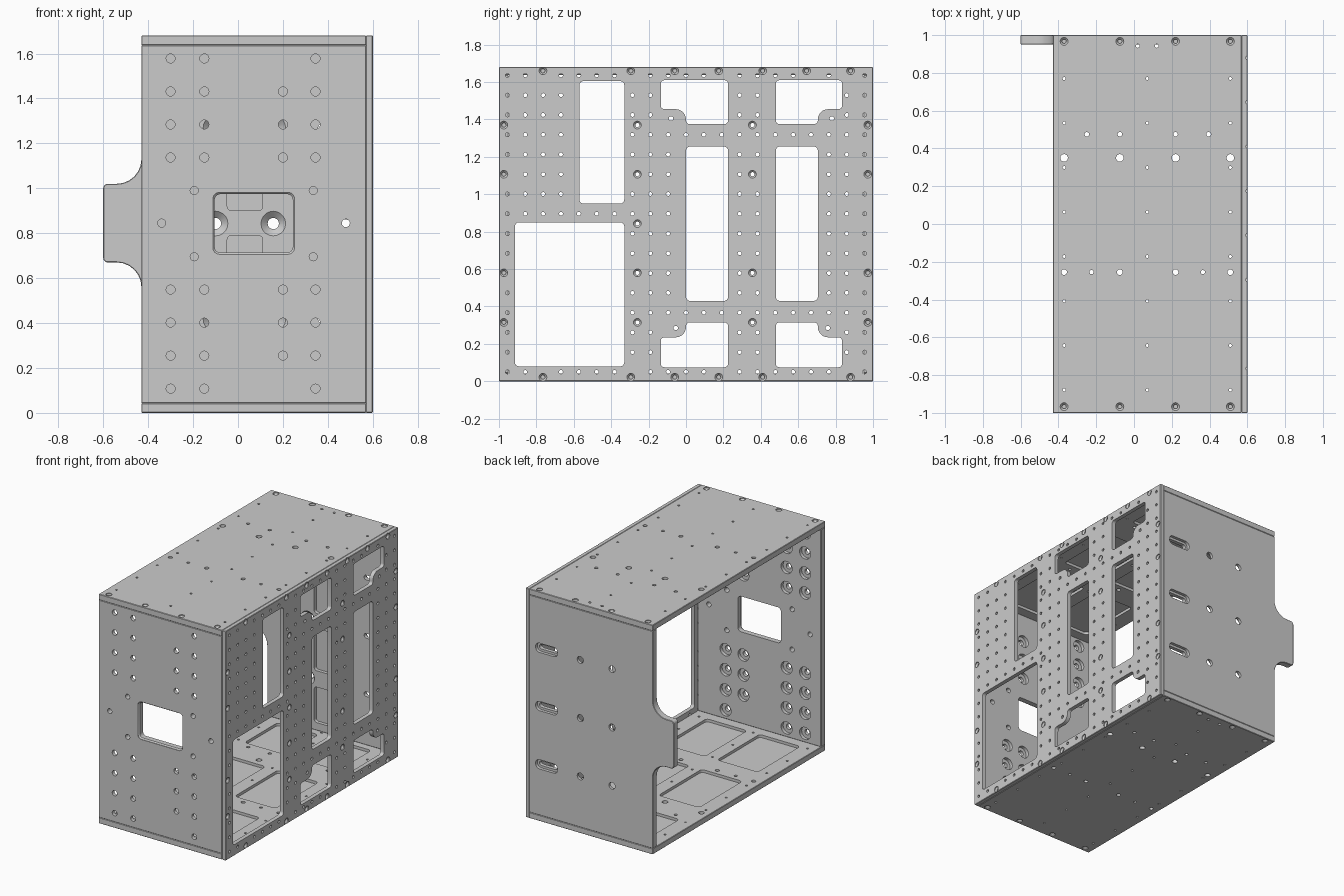
import bpy, bmesh
from math import sin, cos, pi, radians, hypot
from mathutils import Vector

if "Cube" in bpy.data.objects:
    bpy.data.objects.remove(bpy.data.objects["Cube"])


# Each plate is drawn in (u, v), with w = depth measured inward from its outer face.
def rounded(pts, radii):
    """Right-angled polygon with rounded corners."""
    out, n = [], len(pts)
    for i, p in enumerate(pts):
        r = radii[i] if isinstance(radii, (list, tuple)) else radii
        p = Vector(p)
        if r == 0:
            out.append(p)
            continue
        a = (Vector(pts[i - 1]) - p).normalized()
        b = (Vector(pts[(i + 1) % n]) - p).normalized()
        c = p + (a + b) * r
        for k in range(7):
            t = k / 6 * pi / 2
            out.append(c - b * r * cos(t) - a * r * sin(t))
    return out


def rect(u0, u1, v0, v1, r=0.0):
    return rounded([(u0, v0), (u1, v0), (u1, v1), (u0, v1)], r)


def circle(u, v, r, n=20):
    return [(u + r * cos(2 * pi * k / n), v + r * sin(2 * pi * k / n)) for k in range(n)]


def loft(bm, place, layers):
    """Closed solid through outlines at the given depths."""
    rings = [[bm.verts.new(place(p[0], p[1], w)) for p in o] for w, o in layers]
    n = len(rings[0])
    for a, b in zip(rings, rings[1:]):
        for i in range(n):
            j = (i + 1) % n
            bm.faces.new((a[i], a[j], b[j], b[i]))
    bm.faces.new(rings[0])
    bm.faces.new(rings[-1][::-1])


def to_object(bm, name):
    bmesh.ops.recalc_face_normals(bm, faces=bm.faces[:])
    me = bpy.data.meshes.new(name)
    bm.to_mesh(me)
    bm.free()
    ob = bpy.data.objects.new(name, me)
    bpy.context.collection.objects.link(ob)
    return ob


def plate(name, outline, t, place, cuts):
    """Thin plate with lightly broken edges, minus all the cutter solids."""
    bm = bmesh.new()
    loft(bm, place, [(0, outline), (t, outline)])
    bmesh.ops.recalc_face_normals(bm, faces=bm.faces[:])
    sharp = [e for e in bm.edges if e.calc_face_angle(0) > radians(60)]
    bmesh.ops.bevel(bm, geom=sharp, offset=0.003, segments=1, affect='EDGES')
    ob = to_object(bm, name)
    cb = bmesh.new()
    for layers in cuts:
        loft(cb, place, layers)
    cutter = to_object(cb, name + "_cutter")
    cutter.hide_render = True
    m = ob.modifiers.new("holes", 'BOOLEAN')
    m.operation, m.solver, m.object = 'DIFFERENCE', 'EXACT', cutter
    bpy.ops.object.select_all(action='DESELECT')
    bpy.context.view_layer.objects.active = ob
    ob.select_set(True)
    bpy.ops.object.modifier_apply(modifier=m.name)
    bpy.data.objects.remove(cutter, do_unlink=True)
    bpy.ops.object.shade_smooth_by_angle(angle=radians(30))
    return ob


E = 0.01  # cutter overshoot


def thru(o, t):
    return [(-E, o), (t + E, o)]


def hole(u, v, r, t, n=16):
    return thru(circle(u, v, r, n), t)


def stepped(u, v, prof, n=20):
    return [(w, circle(u, v, r, n)) for w, r in prof]


def screw(u, v, t):
    return stepped(u, v, [(-E, .021), (.006, .021), (.016, .011), (t + E, .011)])


H = 1.68
XL, XR = -0.43, 0.57
TC, TP, TS = 0.043, 0.05, 0.03   # cover, end plate and side plate thickness

# Top and bottom covers: hole pattern outside, shallow pockets inside
cover = []
for x in (-.37, -.075, .22, .51):
    cover += [screw(x, y, TC) for y in (.967, -.967)]
    cover += [hole(x, .35, .02, TC), hole(x, -.255, .015, TC)]
cover += [hole(x, -.255, .011, TC) for x in (-.225, .365)]
cover += [hole(x, .475, .012, TC) for x in (-.25, -.075, .22, .395)]
cover += [hole(x, .943, .01, TC) for x in (.02, .12)]
for x in (-.37, .07, .51):
    cover += [hole(x, .77 - .2355 * k, .008, TC, 12) for k in range(8)]
for u0, u1 in ((-.31, .02), (.12, .45)):
    for v0, v1 in ((-.88, -.39), (-.21, .29), (.52, .9)):
        o = rect(u0, u1, v0, v1, .025)
        cover.append([(TC - .02, o), (TC + E, o)])
plate("top_cover", rect(XL, XR, -1, 1), TC, lambda u, v, w: (u, v, H - w), cover)
plate("bottom_cover", rect(XL, XR, -1, 1), TC, lambda u, v, w: (u, v, w), cover)

# Front plate: window and bolt holes counterbored from the inside
front = [[(-E, rect(-.112, .252, .706, .982, .03)), (.004, rect(-.112, .252, .706, .982, .03)),
          (.012, rect(-.104, .244, .714, .974, .025)), (TP + E, rect(-.104, .244, .714, .974, .025))]]
for dz in (.147, .294, .441, .735):
    for x in (-.3, -.15, .2, .345):
        for s in (-1, 1):
            d = dz if dz < .7 else .735
            if dz == .147:
                d = .588
            if x == .2 and d == .735:
                continue
            front.append(stepped(x, .843 + s * d, [(-E, .02), (.025, .02), (.025001, .045), (TP + E, .045)]))
front += [hole(x, .845, .018, TP) for x in (-.34, .48)]
front += [hole(x, z, .018, TP) for x in (-.195, .335) for z in (.99, .695)]
plate("front_plate", rect(XL, XR, TC, H - TC), TP, lambda u, v, w: (u, -1 + w, v), front)

# Back plate: mounting tab, stepped slots, countersunk holes and inside pockets
T0, T1 = .67, 1.02
tab = rounded([(XL, TC), (XR, TC), (XR, H - TC), (XL, H - TC), (XL, T1), (-.6, T1), (-.6, T0), (XL, T0)],
              [0, 0, 0, 0, .11, .02, .02, .11])
back = []
for z in (1.27, .843, .416):
    big, small = rect(.34, .52, z - .034, z + .034, .0335), rect(.357, .503, z - .017, z + .017, .0165)
    back.append([(-E, big), (.022, big), (.022001, small), (TP + E, small)])
    for x in (-.1, .157):
        back.append(stepped(x, z, [(-E, .025), (.02, .025), (.047, .055), (TP + E, .055)]))
for v0, v1 in ((.1, .36), (.48, .79), (.9, 1.21), (1.33, 1.58)):
    o = rect(-.048, .11, v0, v1, .02)
    back.append([(TP - .025, o), (TP + E, o)])
plate("back_plate", tab, TP, lambda u, v, w: (u, 1 - w, v), back)

# Side plate openings: three upright windows, one large window, four notched windows
boxes = [(-.57, -.33, .95, 1.605), (-.915, -.33, .08, .85), (0, .225, .43, 1.255), (.48, .705, .43, 1.255)]
side = [thru(rect(*b, .022), TS) for b in boxes]
for top in (True, False):
    za, zb, zc = (1.61, 1.455, 1.375) if top else (.075, .235, .315)
    for inner, outer, step in ((.225, -.135, 0), (.48, .835, .705)):
        side.append(thru(rounded([(inner, za), (outer, za), (outer, zb), (step, zb), (step, zc), (inner, zc)],
                                 [.02, .02, .02, .055, .02, .02]), TS))
        boxes += [(min(inner, outer), max(inner, outer), min(za, zb), max(za, zb)),
                  (min(inner, step), max(inner, step), min(za, zc), max(za, zc))]

# Side plate screws around the rim and along two upright lines
screws = [(y, z) for y in (-.765, -.295, -.06, .175, .41, .88) for z in (1.66, .022)] + [(.645, 1.66), (-.26, .843)]
screws += [(y, z) for y in (-.974, -.26, .355, .972) for z in (1.37, 1.107, .58, .315)]
side += [screw(y, z, TS) for y, z in screws]

# Side plate regular grid of small holes, skipping openings and screws
odd = [(-.08, 1.405), (.78, 1.405), (-.055, .285), (.758, .285)]
side += [hole(y, z, .012, TS, 12) for y, z in odd]
for i in range(21):
    for j in range(16):
        y, z = -.955 + .0955 * i, .05 + .1057 * j
        blocked = any(a - .02 < y < b + .02 and c - .02 < z < d + .02 for a, b, c, d in boxes)
        close = any(hypot(y - a, z - b) < .036 for a, b in screws)
        near_odd = any(hypot(y - a, z - b) < .055 for a, b in odd)
        if not (blocked or close or near_odd):
            side.append(hole(y, z, .0105, TS, 12))
plate("side_plate", rect(-1, 1, 0, H), TS, lambda u, v, w: (.6 - w, u, v), side)
